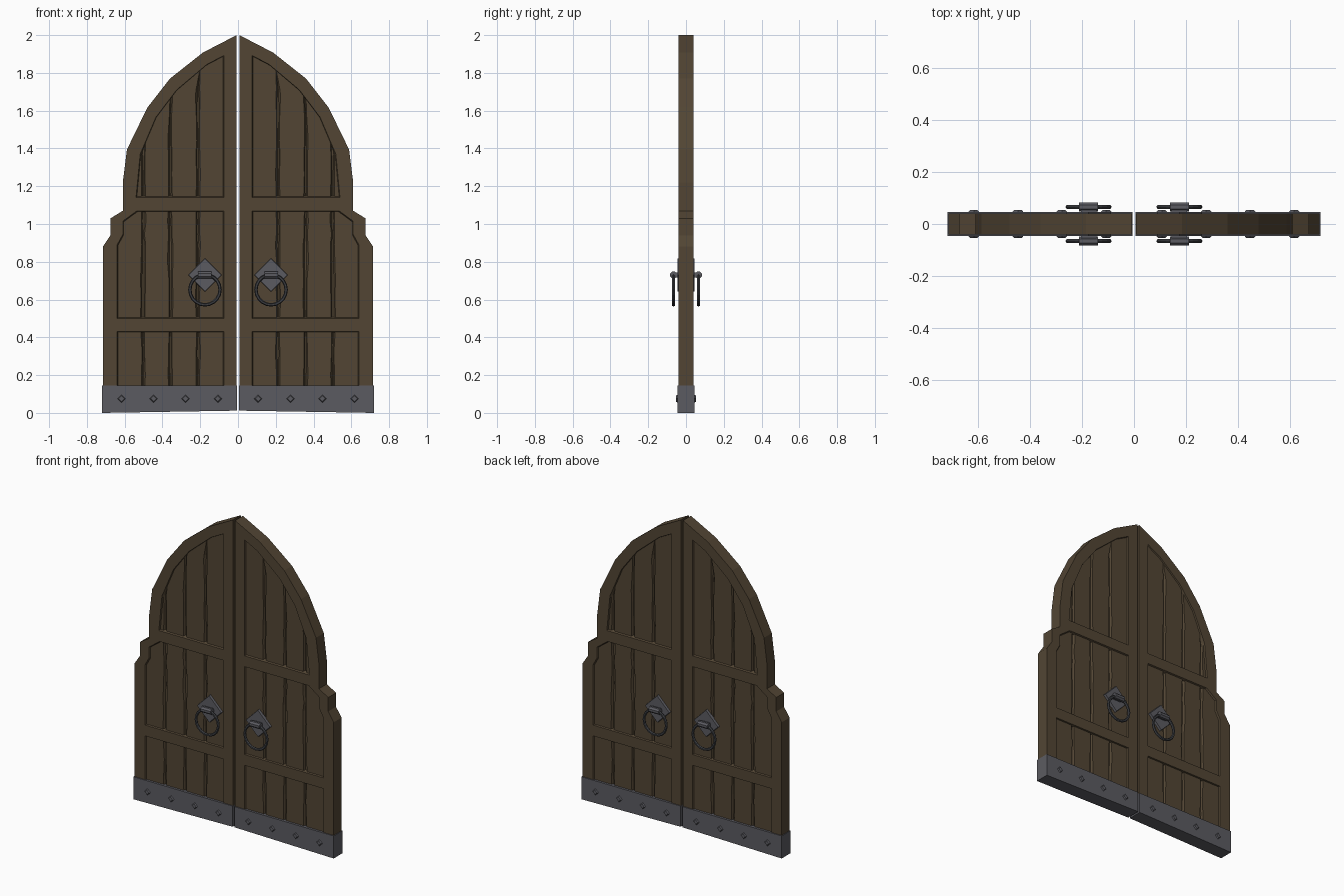
import bpy, bmesh, math, random
from mathutils import Matrix, Vector

if "Cube" in bpy.data.objects:
    bpy.data.objects.remove(bpy.data.objects["Cube"])

random.seed(4)

def material(name, rgb):
    m = bpy.data.materials.new(name)
    m.diffuse_color = (*rgb, 1)
    m.use_nodes = True
    m.node_tree.nodes["Principled BSDF"].inputs["Base Color"].default_value = m.diffuse_color
    return m

WOOD = material("dark_wood", (0.085, 0.06, 0.034))
IRON = material("iron", (0.105, 0.105, 0.12))
DARK = material("dark_iron", (0.05, 0.053, 0.06))

def finish(bm, name, mat, both_faces=False):
    """Turn a right-leaf part into an object mirrored to the left leaf (and the back face)."""
    bmesh.ops.recalc_face_normals(bm, faces=bm.faces)
    me = bpy.data.meshes.new(name)
    bm.to_mesh(me)
    bm.free()
    me.materials.append(mat)
    ob = bpy.data.objects.new(name, me)
    bpy.context.collection.objects.link(ob)
    mod = ob.modifiers.new("mirror", 'MIRROR')
    mod.use_axis = (True, both_faces, False)
    mod.use_mirror_merge = False
    return ob

def ring(bm, pts, y):
    return [bm.verts.new((x, y, z)) for x, z in pts]

def bridge(bm, a, b):
    n = len(a)
    for i in range(n):
        bm.faces.new((a[i], a[(i + 1) % n], b[(i + 1) % n], b[i]))

def slab(name, pts, half, mat):
    bm = bmesh.new()
    a, b = ring(bm, pts, -half), ring(bm, pts, half)
    bridge(bm, a, b)
    bm.faces.new(a)
    bm.faces.new(b)
    return finish(bm, name, mat)

# Leaf outline and its three panel openings (x, z)
outline = [(.007, .08), (.715, .08), (.715, .88), (.675, .94), (.675, 1.03), (.61, 1.07),
           (.61, 1.22), (.588, 1.394), (.48, 1.616), (.36, 1.77), (.185, 1.908), (.007, 2.0)]
panels = [
    [(.075, .10), (.64, .10), (.64, .43), (.075, .43)],
    [(.075, .50), (.64, .50), (.64, .89), (.61, .945), (.61, 1.015), (.535, 1.07), (.075, 1.07)],
    [(.075, 1.14), (.54, 1.14), (.518, 1.37), (.435, 1.565), (.325, 1.71), (.165, 1.845), (.075, 1.892)],
]

# Frame: flat front and back with sloped panel openings
bm = bmesh.new()
T = 0.04
caps = {}
for y in (-T, T):
    loops = [ring(bm, p, y) for p in [outline] + panels]
    edges = [bm.edges.new((l[i], l[(i + 1) % len(l)])) for l in loops for i in range(len(l))]
    bmesh.ops.triangle_fill(bm, edges=edges, use_beauty=True, normal=(0, y, 0))
    caps[y] = loops
bridge(bm, caps[-T][0], caps[T][0])
for k, p in enumerate(panels, 1):
    cx = (min(q[0] for q in p) + max(q[0] for q in p)) / 2
    cz = (min(q[1] for q in p) + max(q[1] for q in p)) / 2
    inner = [(cx + (x - cx) * .965, cz + (z - cz) * .975) for x, z in p]
    a, b = ring(bm, inner, -.024), ring(bm, inner, .024)
    bridge(bm, caps[-T][k], a)
    bridge(bm, a, b)
    bridge(bm, b, caps[T][k])
finish(bm, "door_frame", WOOD)

# Core board behind the planks
limit = [(.10, .66), (.89, .66), (.945, .63), (1.015, .63), (1.07, .57), (1.14, .56),
         (1.37, .54), (1.565, .455), (1.71, .345), (1.845, .185), (1.92, .05)]
slab("core_board", [(.05, .10)] + [(x, z) for z, x in limit], .018, WOOD)

def lim(z):
    for (z0, x0), (z1, x1) in zip(limit, limit[1:]):
        if z0 <= z <= z1:
            return x0 + (x1 - x0) * (z - z0) / (z1 - z0)

# Planks with uneven chamfered edges, clipped to the arch
levels = [.10, .2, .31, .46, .6, .72, .8, .89, .945, 1.015, 1.07, 1.14, 1.26, 1.37, 1.44,
          1.565, 1.68, 1.71, 1.825, 1.845, 1.91]
seams = [.05, .212, .358, .502, .68]
bm = bmesh.new()
for x0, x1 in zip(seams, seams[1:]):
    prev = None
    for z in levels:
        m = lim(z)
        l = min(x0 + random.uniform(.001, .006), m - .012)
        r = min(x1 - random.uniform(.001, .006), m)
        c, f, s = random.uniform(.004, .01), .031, .018
        c = min(c, (r - l) / 3)
        row = [bm.verts.new((x, y, z)) for x, y in
               ((l, -s), (l + c, -f), (r - c, -f), (r, -s), (r, s), (r - c, f), (l + c, f), (l, s))]
        if prev:
            bridge(bm, prev, row)
        else:
            bm.faces.new(row)
        prev = row
        if m <= x0 + .02:
            break
    bm.faces.new(prev)
finish(bm, "planks", WOOD)

# Iron kick band with a slightly sloping underside
slab("kick_band", [(.006, .012), (.719, 0), (.719, .146), (.006, .146)], .046, IRON)

def face_cone(bm, x, z, y0, depth, r1, r2, sides=4):
    """Truncated pyramid standing on the front face."""
    mat = Matrix.Translation((x, -y0 - depth / 2, z)) @ Matrix.Rotation(math.pi / 2, 4, 'X')
    bmesh.ops.create_cone(bm, cap_ends=True, segments=sides, radius1=r1, radius2=r2,
                          depth=depth, matrix=mat)

# Diamond studs along the band
bm = bmesh.new()
for x in (.107, .278, .447, .617):
    face_cone(bm, x, .075, .044, .009, .023, .015)
finish(bm, "band_studs", IRON, True)

# Handle: diamond plate, hinge barrel and its bracket
HX, HZ = .175, .73
bm = bmesh.new()
face_cone(bm, HX, HZ, .028, .018, .09, .086)
finish(bm, "handle_plate", IRON, True)

bm = bmesh.new()
bmesh.ops.create_cone(bm, cap_ends=True, segments=8, radius1=.019, radius2=.019, depth=.072,
                      matrix=Matrix.Translation((HX, -.066, HZ)) @ Matrix.Rotation(math.pi / 2, 4, 'Y')
                      @ Matrix.Rotation(math.pi / 8, 4, 'Z'))
bmesh.ops.create_cube(bm, size=1, matrix=Matrix.Translation((HX, -.053, HZ))
                      @ Matrix.Diagonal((.06, .024, .026, 1)))
finish(bm, "handle_barrel", IRON, True)

# Pull ring
bm = bmesh.new()
rows = []
for i in range(20):
    a = math.tau * i / 20
    rows.append([bm.verts.new((HX + (.08 + .009 * math.cos(b)) * math.sin(a), -.066 + .009 * math.sin(b),
                               .652 + (.08 + .009 * math.cos(b)) * math.cos(a)))
                 for b in (math.tau * j / 6 for j in range(6))])
for i in range(20):
    bridge(bm, rows[i], rows[(i + 1) % 20])
finish(bm, "pull_ring", DARK, True)
